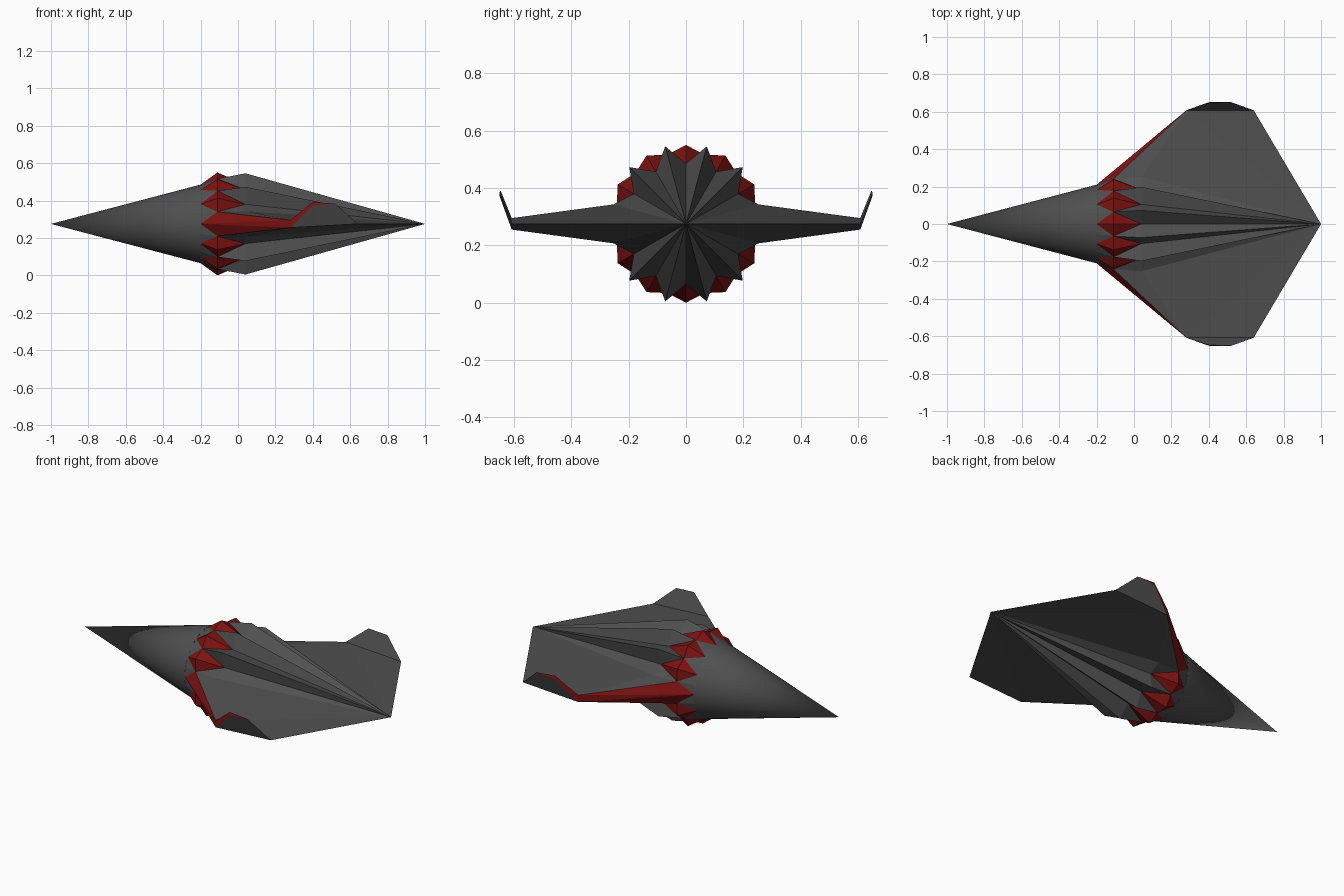
import bpy, bmesh
from math import sin, cos, pi
from mathutils import Vector

if "Cube" in bpy.data.objects:
    bpy.data.objects.remove(bpy.data.objects["Cube"])

MID = 0.275        # height of the long axis
SPIKES = 12


def material(name, color):
    mat = bpy.data.materials.new(name)
    mat.use_nodes = True
    mat.diffuse_color = (*color, 1)
    mat.node_tree.nodes["Principled BSDF"].inputs["Base Color"].default_value = (*color, 1)
    return mat


GREY = material("dark_grey", (0.08, 0.08, 0.08))
RED = material("deep_red", (0.21, 0.006, 0.006))


def build(name, grey, red, smooth=False):
    """Make an object from lists of faces, each a list of points about the long axis."""
    bm = bmesh.new()
    for index, faces in enumerate((grey, red)):
        for points in faces:
            face = bm.faces.new([bm.verts.new(p) for p in points])
            face.material_index = index
            face.smooth = smooth
    bmesh.ops.remove_doubles(bm, verts=bm.verts, dist=0.0005)
    bmesh.ops.recalc_face_normals(bm, faces=bm.faces)
    mesh = bpy.data.meshes.new(name)
    bm.to_mesh(mesh)
    bm.free()
    mesh.materials.append(GREY)
    mesh.materials.append(RED)
    obj = bpy.data.objects.new(name, mesh)
    obj.location.z = MID
    bpy.context.collection.objects.link(obj)
    return obj


def polar(x, radius, step):
    """Point around the axis; one step is half a spike."""
    angle = step * pi / SPIKES
    return Vector((x, radius * sin(angle), radius * cos(angle)))


tail = Vector((1, 0, 0))

# Smooth nose cone
tip = Vector((-1, 0, 0))
nose = [[tip, polar(-0.2, 0.21, i / 2), polar(-0.2, 0.21, (i + 1) / 2)]
        for i in range(4 * SPIKES)]
build("nose_cone", nose, [], smooth=True)


# Body: ring of red spikes, then ridges that run to the tail
def is_wing(step):
    return step % SPIKES == SPIKES // 2


def front(step):
    return polar(-0.2, 0.21, step)


def side(step):
    return polar(-0.11, 0.25, step)


def valley(step):
    return polar(0.04, 0.21, step)


def ridge(step):
    return polar(0.04, 0.262 if is_wing(step - 1) or is_wing(step + 1) else 0.28, step)


grey, red = [], []
for step in range(0, 2 * SPIKES, 2):
    apex = polar(-0.11, 0.22 if is_wing(step) else 0.275, step)
    for d in (-1, 1):
        red.append([front(step), side(step + d), apex])
        red.append([apex, side(step + d), valley(step)])
        grey.append([front(step), front(step + d), side(step + d)])
        grey.append([side(step + d), ridge(step + d), valley(step)])
        grey.append([valley(step), ridge(step + d), tail])
build("spiked_body", grey, red)

# Wings with upturned tips and red leading edges
half = SPIKES // 2
root = front(half)
side_top, side_low = side(half - 1), side(half + 1)
ridge_top, ridge_low = ridge(half - 1), ridge(half + 1)
lead_top = Vector((0.28, 0.608, 0.02))
lead_low = Vector((0.28, 0.608, -0.02))
trail = Vector((0.64, 0.608, 0))
fin_in = Vector((0.40, 0.647, 0.117))
fin_out = Vector((0.40, 0.651, 0.098))
fin_back = Vector((0.52, 0.651, 0.108))

wing_red = [[root, side_top, lead_top], [root, lead_top, lead_low],
            [root, lead_low, side_low], [lead_low, lead_top, fin_in, fin_out],
            [fin_out, fin_in, fin_back]]
wing_grey = [[side_top, ridge_top, lead_top], [ridge_top, tail, lead_top],
             [lead_top, tail, trail], [side_low, lead_low, ridge_low],
             [ridge_low, lead_low, tail], [lead_low, trail, tail],
             [lead_top, trail, fin_back, fin_in], [lead_low, fin_out, fin_back, trail]]


def mirrored(faces, sign):
    return [[Vector((p.x, sign * p.y, p.z)) for p in face] for face in faces]


for name, sign in (("wing_back", 1), ("wing_front", -1)):
    build(name, mirrored(wing_grey, sign), mirrored(wing_red, sign))
